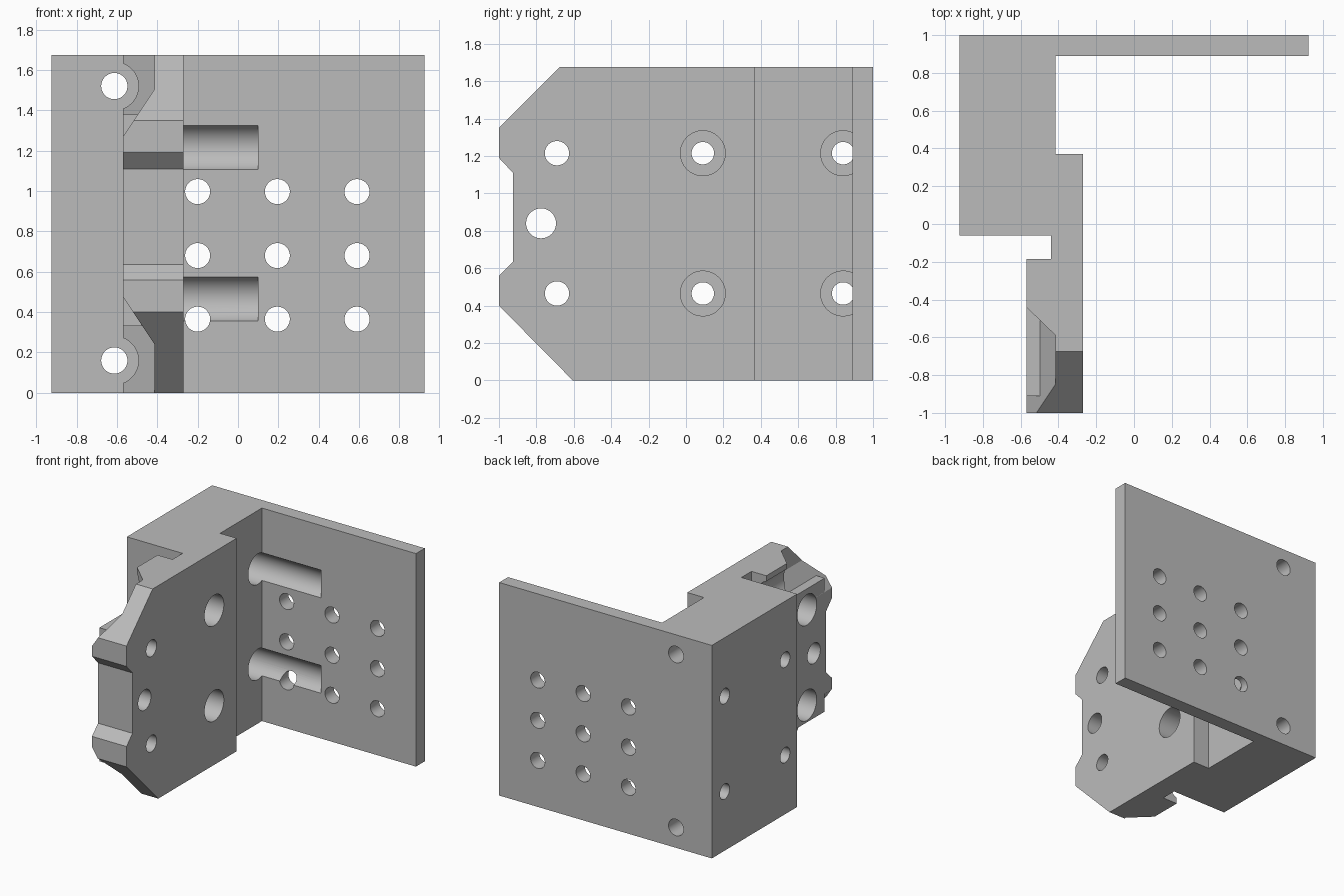
import bpy, bmesh, math

if "Cube" in bpy.data.objects:
    bpy.data.objects.remove(bpy.data.objects["Cube"])

HEIGHT = 1.675
grey = bpy.data.materials.new("machined_grey")
grey.use_nodes = True
COLOUR = (0.5, 0.5, 0.5, 1)
grey.diffuse_color = COLOUR
grey.node_tree.nodes["Principled BSDF"].inputs["Base Color"].default_value = COLOUR

PLACE = {"x": lambda a, b, t: (t, a, b),
         "y": lambda a, b, t: (a, t, b),
         "z": lambda a, b, t: (a, b, t)}


def prism(name, points, low, high, axis):
    """Extrude a closed outline along an axis; low and high may be functions."""
    bm = bmesh.new()
    rings = []
    for end in (low, high):
        level = end if callable(end) else (lambda a, b, v=end: v)
        rings.append([bm.verts.new(PLACE[axis](a, b, level(a, b))) for a, b in points])
    bottom, top = rings
    bm.faces.new(bottom)
    bm.faces.new(top)
    for i in range(len(points)):
        j = (i + 1) % len(points)
        bm.faces.new((bottom[i], bottom[j], top[j], top[i]))
    bmesh.ops.recalc_face_normals(bm, faces=bm.faces)
    mesh = bpy.data.meshes.new(name)
    bm.to_mesh(mesh)
    bm.free()
    mesh.materials.append(grey)
    obj = bpy.data.objects.new(name, mesh)
    bpy.context.collection.objects.link(obj)
    return obj


def rod(a, b, radius, low, high, axis, sides=48):
    turn = [2 * math.pi * (i + 0.5) / sides for i in range(sides)]
    outline = [(a + radius * math.cos(t), b + radius * math.sin(t)) for t in turn]
    return prism("rod_cutter", outline, low, high, axis)


def combine(body, tool, operation="DIFFERENCE"):
    """Apply a boolean and discard the tool."""
    mod = body.modifiers.new("combine", "BOOLEAN")
    mod.operation, mod.solver, mod.object = operation, "EXACT", tool
    bpy.context.view_layer.objects.active = body
    bpy.ops.object.modifier_apply(modifier=mod.name)
    bpy.data.objects.remove(tool)


# Bracket plan: back plate, side block, slot and front arm
plan = [(-0.925, 1), (0.925, 1), (0.925, 0.89), (-0.415, 0.89), (-0.415, 0.37),
        (-0.27, 0.37), (-0.27, -1.1), (-0.57, -1.1), (-0.57, -0.185),
        (-0.44, -0.185), (-0.44, -0.06), (-0.925, -0.06)]
bracket = prism("mounting_bracket", plan, -0.1, HEIGHT + 0.1, "z")

# Side outline: sloped corners and the recessed nose
side = [(1.1, 0), (1.1, HEIGHT), (-0.675, HEIGHT), (-1, 1.35), (-1, 1.19),
        (-0.925, 1.11), (-0.925, 0.635), (-1, 0.56), (-1, 0.4), (-0.605, 0)]
combine(bracket, prism("side_outline", side, -1.2, 1.2, "x"), "INTERSECT")

# Relief pockets at the inner corners of the arm
pocket = [(-0.415, -1.1), (-0.415, -0.59), (-0.6, -0.411), (-0.6, -1.1)]
combine(bracket, prism("upper_pocket", pocket,
                       lambda x, y: 1.27 + (x + 0.57) * 1.5, 1.8, "z"))
combine(bracket, prism("lower_pocket", pocket, -0.2,
                       lambda x, y: 0.475 - (x + 0.57) * 1.5, "z"))

# Small flat ledges that back up the screw heads
for inner, low, high in ((-0.496, 1.2, 1.38), (-0.476, 0.33, 0.52)):
    ledge = [(-0.5695, low), (inner, low), (inner, high), (-0.5695, high)]
    combine(bracket, prism("ledge", ledge, -0.91, -0.43, "y"), "UNION")

# Long bolts through the block, with head clearance past the arm
for z in (1.52, 0.16):
    combine(bracket, rod(-0.613, z, 0.12, -1.2, -0.062, "y"))
    combine(bracket, rod(-0.613, z, 0.065, -0.2, 1.1, "y"))

# Cross bolts: block counterbores, plate grooves and arm counterbores
for z in (1.215, 0.465):
    for y, end in ((0.09, 0), (0.84, 0.1)):
        combine(bracket, rod(y, z, 0.12, -0.62, end, "x"))
        combine(bracket, rod(y, z, 0.06, -1, -0.3, "x"))
    combine(bracket, rod(-0.69, z, 0.12, -0.7, -0.42, "x"))
    combine(bracket, rod(-0.69, z, 0.065, -0.7, 0, "x"))
combine(bracket, rod(-0.775, 0.84, 0.08, -0.7, 0, "x"))

# Grid of holes in the back plate
for x in (-0.2, 0.195, 0.59):
    for z in (0.365, 0.68, 0.997):
        combine(bracket, rod(x, z, 0.062, 0.7, 1.1, "y"))

bpy.ops.object.select_all(action="DESELECT")
bracket.select_set(True)
bpy.context.view_layer.objects.active = bracket
bpy.ops.object.shade_smooth_by_angle(angle=math.radians(20))
